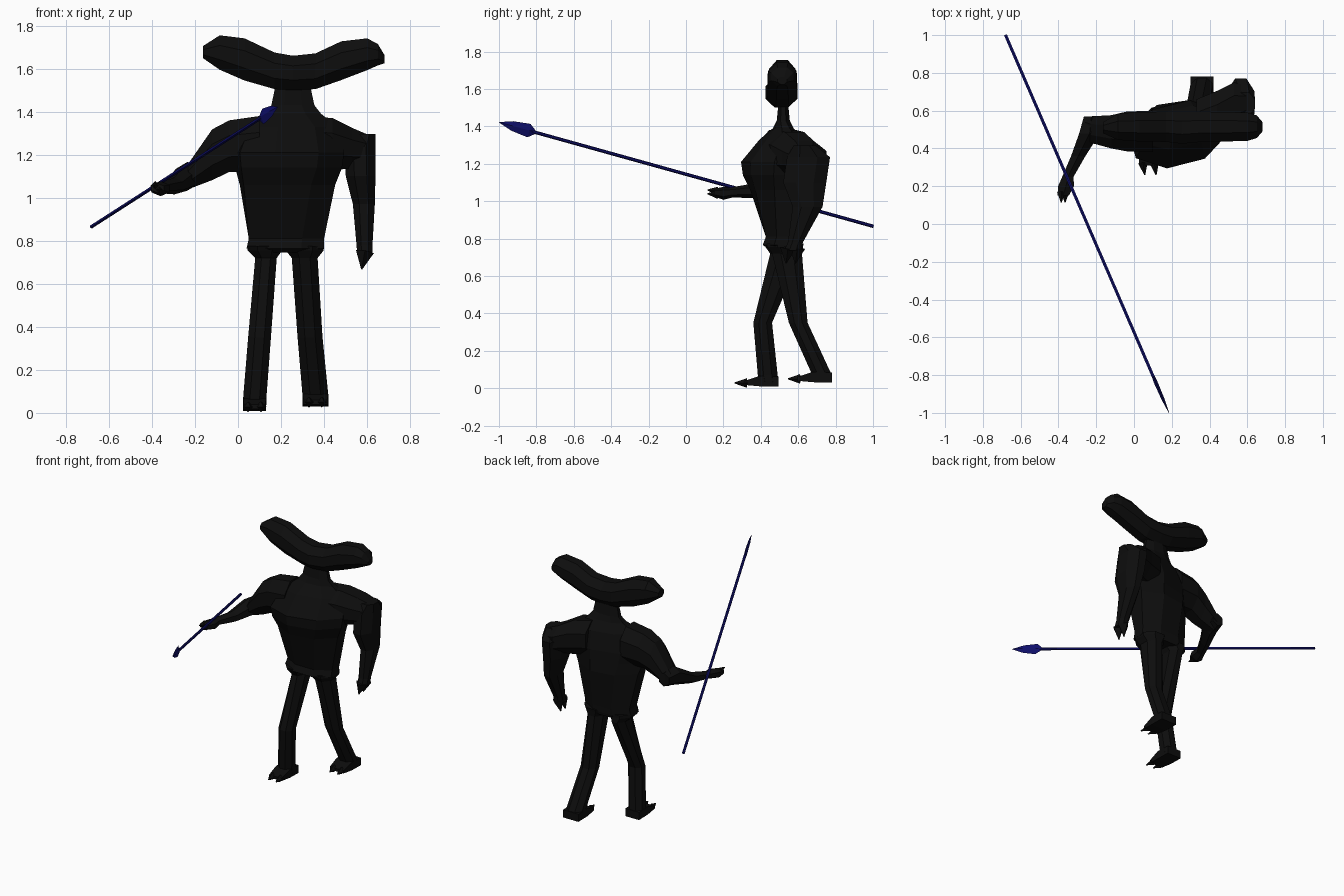
import bpy, bmesh, math
from mathutils import Vector

X, Y, Z = Vector((1, 0, 0)), Vector((0, 1, 0)), Vector((0, 0, 1))


def material(name, colour):
    m = bpy.data.materials.new(name)
    m.diffuse_color = colour
    return m


BLACK = material("black", (0.004, 0.004, 0.004, 1))
NAVY = material("navy", (0.005, 0.005, 0.16, 1))


def finish(name, bm, mat):
    bmesh.ops.recalc_face_normals(bm, faces=bm.faces)
    me = bpy.data.meshes.new(name)
    bm.to_mesh(me)
    bm.free()
    me.materials.append(mat)
    ob = bpy.data.objects.new(name, me)
    bpy.context.collection.objects.link(ob)
    return ob


def loft(name, sections, u, v, n=8, mat=BLACK, flat=True):
    """Skin through rings (x, y, z, radius_u, radius_v[, yaw])."""
    bm = bmesh.new()
    k = 1 / math.cos(math.pi / n) if flat else 1
    phase = math.pi / n if flat else 0
    rings = []
    for x, y, z, ru, rv, *yaw in sections:
        c, s = math.cos(yaw[0] if yaw else 0), math.sin(yaw[0] if yaw else 0)
        uu, vv = u * c + v * s, v * c - u * s
        rings.append([bm.verts.new(Vector((x, y, z))
                      + uu * (ru * k * math.cos(phase + math.tau * i / n))
                      + vv * (rv * k * math.sin(phase + math.tau * i / n)))
                      for i in range(n)])
    for a, b in zip(rings, rings[1:]):
        for i in range(n):
            j = (i + 1) % n
            bm.faces.new((a[i], a[j], b[j], b[i]))
    bm.faces.new(rings[0])
    bm.faces.new(rings[-1])
    return finish(name, bm, mat)


def claw(name, base, tip, r):
    """Four-sided spike from base to tip."""
    d = (Vector(tip) - Vector(base)).normalized()
    u = d.orthogonal().normalized()
    return loft(name, [(*base, r, r), (*tip, 0.002, 0.002)], u, d.cross(u), 4)


# Torso and neck, chest twisted towards the spear side
loft("torso", [
    (.215, .53, .745, .13, .085), (.22, .515, .765, .18, .105),
    (.225, .525, .81, .175, .098), (.23, .50, 1.06, .215, .145, .15),
    (.235, .48, 1.14, .24, .158, .22), (.235, .475, 1.21, .25, .16, .25),
    (.25, .51, 1.33, .21, .10, .22), (.255, .52, 1.39, .13, .05, .1),
    (.255, .52, 1.43, .10, .035), (.255, .52, 1.50, .085, .028),
    (.255, .515, 1.56, .085, .045)], X, Y)

# Wide hammer-shaped head
loft("head", [
    (-.163, .51, 1.677, .03, .028), (-.085, .515, 1.675, .07, .08),
    (.03, .515, 1.643, .078, .098), (.17, .515, 1.59, .08, .085),
    (.255, .51, 1.58, .085, .08), (.36, .515, 1.588, .08, .083),
    (.48, .515, 1.637, .078, .09), (.60, .515, 1.667, .075, .074),
    (.65, .515, 1.665, .06, .05), (.68, .515, 1.645, .025, .02)], Y, Z)

# Raised spear arm
loft("right_upper_arm", [
    (.10, .49, 1.25, .11, .13), (-.04, .49, 1.24, .105, .12),
    (-.12, .488, 1.20, .088, .118), (-.23, .50, 1.10, .07, .06),
    (-.26, .52, 1.10, .045, .035)], Y, Z)
loft("right_forearm", [
    (-.225, .57, 1.10, .04, .04), (-.235, .48, 1.10, .055, .058),
    (-.295, .36, 1.055, .038, .034), (-.35, .25, 1.048, .03, .024),
    (-.36, .20, 1.042, .042, .03), (-.375, .15, 1.045, .03, .018)], X, Z, 6)
for x, z in ((-.385, 1.055), (-.365, 1.035)):
    claw("right_finger", (x, .17, z), (x, .115, z + .005), .016)

# Hanging arm
loft("left_shoulder", [
    (.33, .54, 1.26, .12, .12), (.44, .58, 1.25, .125, .12),
    (.53, .63, 1.23, .12, .095), (.60, .64, 1.22, .09, .075)], Y, Z)
loft("left_arm", [
    (.59, .635, 1.297, .05, .06), (.565, .655, 1.235, .073, .115),
    (.57, .635, 1.10, .069, .115), (.585, .65, .97, .051, .08),
    (.588, .585, .78, .037, .04), (.59, .57, .735, .036, .045)], X, Y)
for y in (.545, .595):
    claw("left_finger", (.59, y, .75), (.575, y - .01, .668), .03)

# Striding legs
loft("right_leg", [
    (.125, .515, .775, .083, .10), (.125, .52, .755, .08, .095),
    (.13, .535, .72, .05, .085), (.10, .41, .35, .053, .05),
    (.078, .437, .07, .054, .053), (.077, .445, .02, .054, .05)], X, Y, 8)
loft("left_leg", [
    (.31, .53, .775, .09, .10), (.31, .53, .755, .088, .095),
    (.31, .54, .72, .06, .08), (.335, .60, .35, .058, .05),
    (.36, .723, .08, .06, .052), (.36, .73, .04, .06, .05)], X, Y, 8)

# Feet: wedge plus two toe claws each
for side, cx, heel, z0, w in (("right", .077, .495, .008, .054),
                              ("left", .36, .78, .03, .06)):
    loft(side + "_foot", [
        (cx, heel, z0 + .027, w, .027), (cx, heel - .10, z0 + .03, w, .028),
        (cx, heel - .185, z0 + .02, w * .9, .01)], X, Z, 4)
    for off in (-.03, .03):
        claw(side + "_toe", (cx + off, heel - .17, z0 + .02),
             (cx + off + .01, heel - .235, z0 + .02), .018)

# Spear: thin shaft and flat blade
butt, tip = Vector((-.68, 1.0, .866)), Vector((.185, -1.0, 1.422))
d = (tip - butt).normalized()
side = d.cross(Z).normalized()
up = side.cross(d)
loft("spear_shaft", [(*butt, .008, .008), (*(tip - d * .18), .008, .008)],
     side, up, 6, NAVY)
loft("spear_blade", [(*(tip - d * s), a, b) for s, a, b in (
    (.215, .008, .012), (.18, .01, .037), (.08, .008, .026), (0, .001, .001))],
    side, up, 4, NAVY, flat=False)
